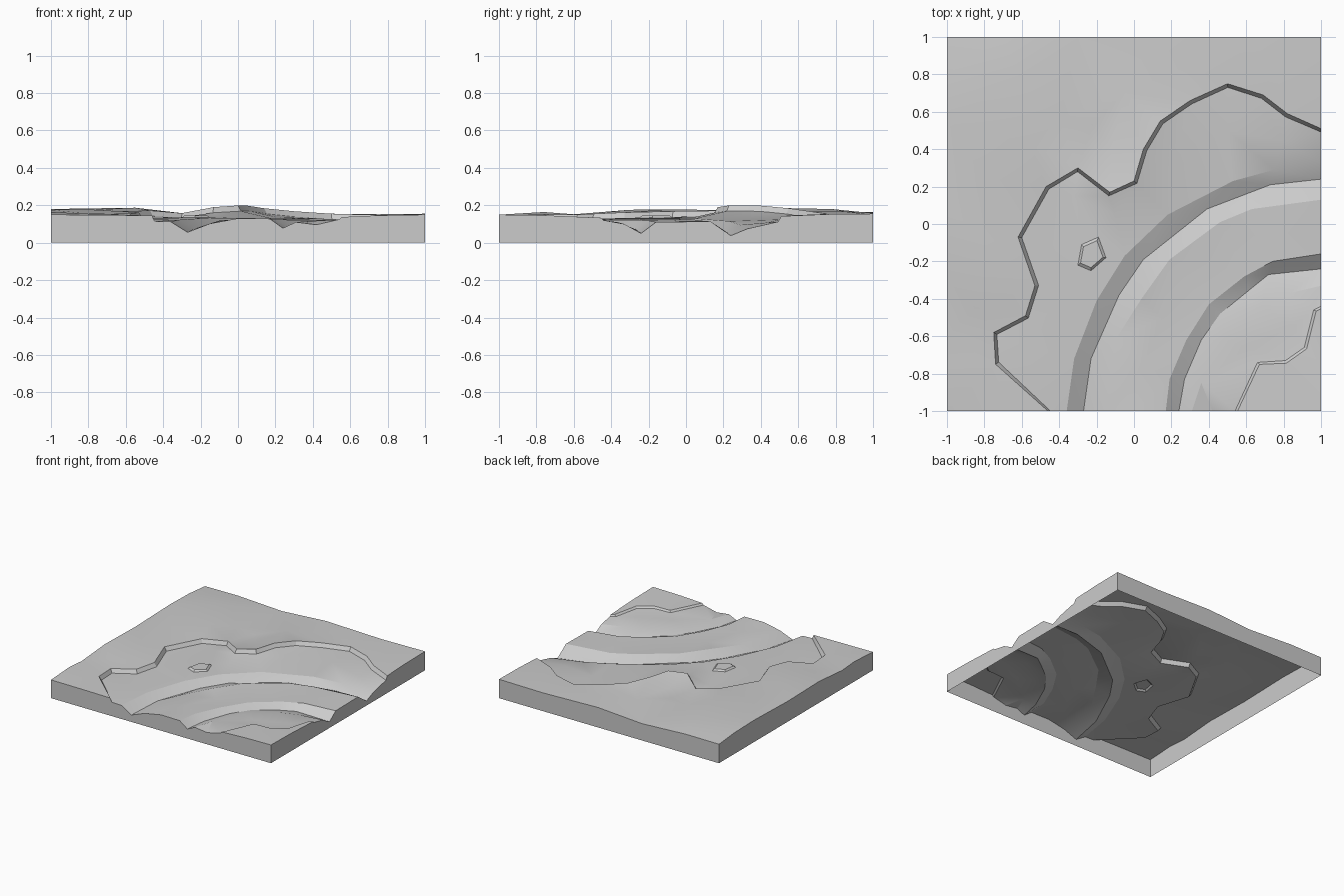
import bpy
import bmesh
import math
from mathutils import Vector
from mathutils.geometry import delaunay_2d_cdt

default_cube = bpy.data.objects.get("Cube")
if default_cube:
    bpy.data.objects.remove(default_cube, do_unlink=True)

points = []
heights = []
constraints = []


def add_point(x, y, z):
    """Store one ground point and return its number."""
    points.append(Vector((x, y)))
    heights.append(z)
    return len(points) - 1


def add_line(line, closed=False):
    """Store a break line that the ground triangles must follow."""
    ids = [add_point(*p) for p in line]
    constraints.extend(zip(ids, ids[1:]))
    if closed:
        constraints.append((ids[-1], ids[0]))


def scaled(rows):
    """Plan positions are in hundredths, heights in thousandths."""
    return [(x / 100, y / 100, z / 1000) for x, y, z in rows]


def offset(line, distance, drop):
    """Copy a line to its right-hand side and lower it."""
    result = []
    for i, (x, y, z) in enumerate(line):
        before = Vector(line[max(i - 1, 0)][:2])
        after = Vector(line[min(i + 1, len(line) - 1)][:2])
        along = (after - before).normalized()
        new_x, new_y = x + along.y * distance, y - along.x * distance
        # Ends stay on the border of the square
        if abs(x) == 1:
            new_x = x
        if abs(y) == 1:
            new_y = y
        result.append((new_x, new_y, z - drop))
    return result


def add_step(rows, width, drop):
    """Add a narrow cliff as a pair of parallel break lines."""
    rim = scaled(rows)
    add_line(rim)
    add_line(offset(rim, width, drop))


# Long winding cliff around the low ground
add_step([(-46, -100, 145), (-74, -75, 152), (-75, -58, 150), (-58, -49, 155),
          (-53, -33, 162), (-62, -7, 168), (-47, 20, 172), (-30, 30, 158),
          (-13, 17, 190), (0, 23, 199), (5, 40, 198), (14, 55, 184),
          (30, 66, 168), (50, 75, 155), (69, 69, 150), (82, 59, 148),
          (100, 51, 142)], 0.02, 0.03)

# Low step up to the front corner
add_step([(54, -100, 124), (66, -74, 128), (81, -73, 128), (91, -66, 126),
          (96, -46, 122), (100, -44, 120)], 0.015, -0.013)

# Large curved channel: outer rim, bed, inner rim
for channel_line in (
    [(-36, -100, 112), (-32, -72, 122), (-20, -41, 130), (-5, -17, 132),
     (18, 5, 130), (53, 23, 115), (75, 29, 95), (100, 33, 75)],
    [(-27, -100, 56), (-23, -72, 75), (-8, -38, 90), (5, -19, 95),
     (39, 8, 88), (73, 21, 62), (100, 24, 38)],
    [(-15, -100, 102), (-10, -62, 118), (4, -40, 128), (19, -19, 130),
     (46, 1, 128), (63, 8, 118), (100, 13, 114)],
):
    add_line(scaled(channel_line))

# Smaller curved channel: outer rim, bed, inner rim
for channel_line in (
    [(17, -100, 128), (19, -83, 125), (28, -62, 122), (40, -43, 122),
     (59, -28, 122), (74, -20, 118), (100, -16, 110)],
    [(24, -100, 78), (27, -83, 84), (36, -62, 92), (46, -48, 94),
     (62, -35, 86), (72, -27, 72), (100, -24, 50)],
    [(31, -100, 110), (36, -85, 114), (49, -62, 120), (68, -44, 118),
     (83, -37, 110), (100, -33, 100)],
):
    add_line(scaled(channel_line))

# Small mound with a flat top
mound = [(-0.19, -0.07), (-0.28, -0.11), (-0.30, -0.22), (-0.23, -0.25), (-0.15, -0.18)]
centre = sum((Vector(p) for p in mound), Vector((0, 0))) / len(mound)
for size, level in ((1, 0.134), (0.8, 0.146)):
    ring = [centre + (Vector(p) - centre) * size for p in mound]
    add_line([(p.x, p.y, level) for p in ring], closed=True)

# Border corners and edge swells
for spot in scaled([
    (-100, -100, 150), (100, -100, 150), (100, 100, 155), (-100, 100, 156),
    (-100, -76, 164), (-100, -60, 152), (-100, -30, 176), (-100, 10, 168),
    (-100, 55, 180), (-100, 80, 174), (-70, 100, 158), (-30, 100, 138),
    (10, 100, 164), (60, 100, 150), (100, 75, 152), (-70, -100, 148),
    (42, -100, 96), (75, -100, 146), (100, -75, 146), (0, -100, 130),
    (100, 0, 112),
]):
    add_point(*spot)

# Gentle swells on the open ground
for spot in scaled([
    (-85, -45, 160), (-80, -10, 178), (-80, 25, 174), (-55, 42, 187),
    (-62, 78, 180), (-40, 56, 150), (-22, 53, 145), (-12, 40, 152),
    (-5, 70, 160), (28, 85, 166), (75, 85, 152), (-60, -65, 126),
    (-45, -15, 134), (-32, 15, 134), (-10, 5, 138), (20, 35, 138),
    (50, 50, 124), (80, 44, 108), (5, -75, 126), (15, -50, 116),
    (40, -20, 114), (70, -8, 118), (60, -66, 118), (85, -55, 114),
]):
    add_point(*spot)

# Triangulate the ground along its break lines
verts, _, faces, origins, _, _ = delaunay_2d_cdt(points, constraints, [], 0, 1e-5)
bm = bmesh.new()
ground = []
for position, origin in zip(verts, origins):
    level = heights[origin[0]] if origin else 0.12
    ground.append(bm.verts.new((position.x, position.y, level)))
for face in faces:
    bm.faces.new([ground[i] for i in face])

# Pull the outer border down as a skirt, leaving the base open
border = [e for e in bm.edges if e.is_boundary]
skirt = bmesh.ops.extrude_edge_only(bm, edges=border)
for item in skirt["geom"]:
    if isinstance(item, bmesh.types.BMVert):
        item.co.z = 0
bmesh.ops.recalc_face_normals(bm, faces=bm.faces[:])
if sum(f.normal.z for f in bm.faces) < 0:
    bmesh.ops.reverse_faces(bm, faces=bm.faces[:])

# Soft ground with crisp cliffs and corners
for face in bm.faces:
    face.smooth = True
for edge in bm.edges:
    edge.smooth = edge.calc_face_angle(0) < math.radians(20)

mesh = bpy.data.meshes.new("terrain_tile")
bm.to_mesh(mesh)
bm.free()

# Plain grey ground colour
grey = (0.6, 0.6, 0.6, 1)
material = bpy.data.materials.new("ground_grey")
material.use_nodes = True
material.diffuse_color = grey
for node in material.node_tree.nodes:
    if node.type == "BSDF_PRINCIPLED":
        node.inputs["Base Color"].default_value = grey
mesh.materials.append(material)

terrain = bpy.data.objects.new("terrain_tile", mesh)
bpy.context.scene.collection.objects.link(terrain)
